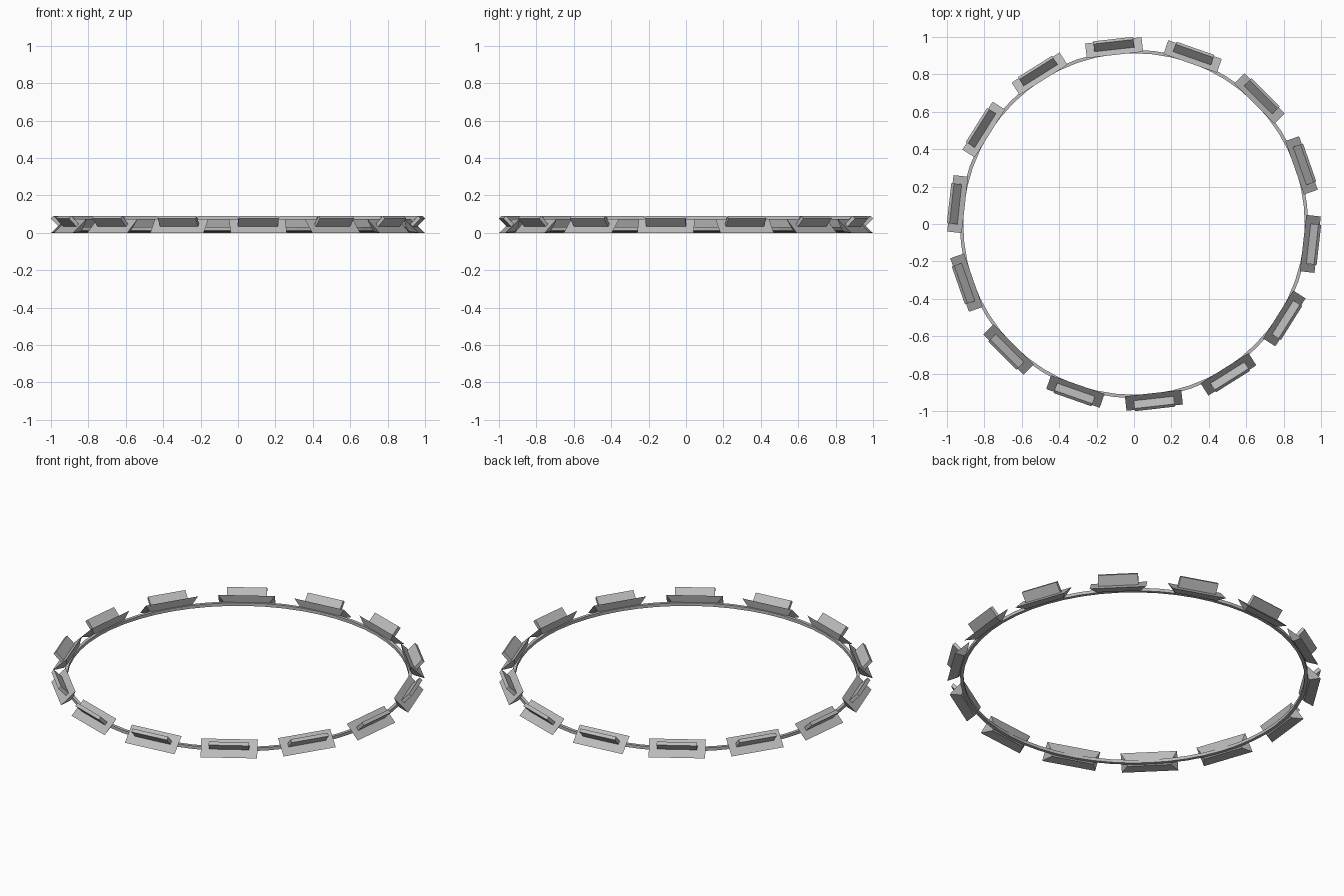
import bpy, bmesh, math
from mathutils import Vector

if "Cube" in bpy.data.objects:
    bpy.data.objects.remove(bpy.data.objects["Cube"])

COUNT = 14
START = math.radians(-90 / COUNT)

grey = bpy.data.materials.new("light_grey")
grey.diffuse_color = (0.5, 0.5, 0.5, 1)
grey.use_nodes = True
grey.node_tree.nodes["Principled BSDF"].inputs["Base Color"].default_value = grey.diffuse_color


def finish(bm, name):
    bmesh.ops.recalc_face_normals(bm, faces=bm.faces)
    me = bpy.data.meshes.new(name)
    bm.to_mesh(me)
    bm.free()
    me.materials.append(grey)
    ob = bpy.data.objects.new(name, me)
    bpy.context.collection.objects.link(ob)
    return ob


def frustum(bm, origin, u, v, n, size0, size1, depth):
    """Box along n from origin, with start size and end size (u, v)."""
    rings = []
    for (a, b), d in ((size0, 0), (size1, depth)):
        rings.append([bm.verts.new(origin + u * (sx * a / 2) + v * (sy * b / 2) + n * d)
                      for sx, sy in ((-1, -1), (1, -1), (1, 1), (-1, 1))])
    bm.faces.new(rings[0])
    bm.faces.new(rings[1])
    for i in range(4):
        j = (i + 1) % 4
        bm.faces.new((rings[0][i], rings[0][j], rings[1][j], rings[1][i]))


# Tilted plates with a hipped back, each carrying an outward fin
low, high = (0.988, 0.0), (0.91, 0.075)
for k in range(COUNT):
    a = START + k * 2 * math.pi / COUNT
    radial = Vector((math.cos(a), math.sin(a), 0))
    tangent = Vector((-math.sin(a), math.cos(a), 0))
    up = Vector((0, 0, 1))
    p0 = radial * low[0] + up * low[1]
    p1 = radial * high[0] + up * high[1]
    slope = (p1 - p0).normalized()
    normal = tangent.cross(slope).normalized()
    if normal.dot(radial) < 0:
        normal = -normal
    mid = (p0 + p1) / 2
    bm = bmesh.new()
    frustum(bm, mid, tangent, slope, -normal,
            (0.303, (p1 - p0).length), (0.235, 0.022), 0.032)
    finish(bm, f"plate_{k + 1}")
    bm = bmesh.new()
    frustum(bm, mid + slope * 0.004 - normal * 0.004, tangent, slope, normal,
            (0.215, 0.02), (0.215, 0.02), 0.064)
    finish(bm, f"fin_{k + 1}")

# Thin band joining the backs of the plates
SIDES = 56
bm = bmesh.new()
section = ((0.913, 0.012), (0.931, 0.012), (0.931, 0.03), (0.913, 0.03))
loops = []
for i in range(SIDES):
    a = START + i * 2 * math.pi / SIDES
    loops.append([bm.verts.new((r * math.cos(a), r * math.sin(a), z)) for r, z in section])
for i in range(SIDES):
    p, q = loops[i], loops[(i + 1) % SIDES]
    for j in range(4):
        m = (j + 1) % 4
        bm.faces.new((p[j], q[j], q[m], p[m]))
finish(bm, "ring_band")
